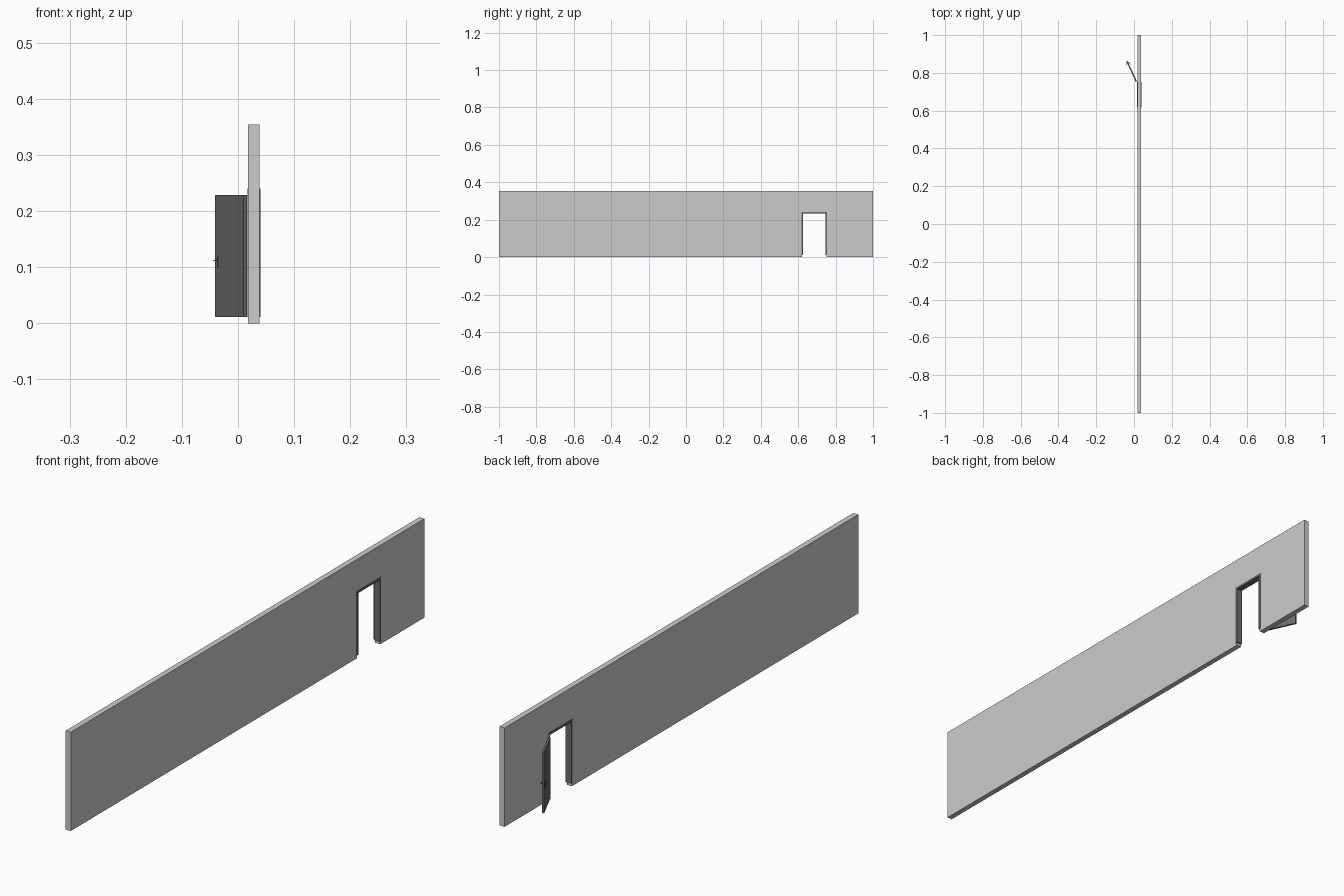
import bpy, bmesh, math
from mathutils import Matrix, Vector

if "Cube" in bpy.data.objects:
    bpy.data.objects.remove(bpy.data.objects["Cube"])

dark = bpy.data.materials.new("dark_paint")
dark.diffuse_color = (0.15, 0.15, 0.15, 1)
dark.use_nodes = True
dark.node_tree.nodes["Principled BSDF"].inputs["Base Color"].default_value = dark.diffuse_color


def make_object(name, bm, mat=None):
    bmesh.ops.recalc_face_normals(bm, faces=bm.faces)
    mesh = bpy.data.meshes.new(name)
    bm.to_mesh(mesh)
    bm.free()
    obj = bpy.data.objects.new(name, mesh)
    bpy.context.collection.objects.link(obj)
    if mat:
        mesh.materials.append(mat)
    return obj


def arch(name, outer, inner, x0, x1, mat=None):
    """Extrude an upside-down U outline: (y0, y1, bottom, top) outside, (y0, y1, top) inside."""
    a, b, z0, z1 = outer
    c, d, zt = inner
    pts = [(a, z0), (c, z0), (c, zt), (d, zt), (d, z0), (b, z0), (b, z1), (a, z1)]
    bm = bmesh.new()
    face = bm.faces.new([bm.verts.new((x0, y, z)) for y, z in pts])
    ext = bmesh.ops.extrude_face_region(bm, geom=[face])["geom"]
    moved = [v for v in ext if isinstance(v, bmesh.types.BMVert)]
    bmesh.ops.translate(bm, verts=moved, vec=(x1 - x0, 0, 0))
    # the source face is kept as the back cap when extruding a lone face
    if not face.is_valid or len(bm.faces) < 10:
        bmesh.ops.holes_fill(bm, edges=bm.edges, sides=0)
    return make_object(name, bm, mat)


# wall with doorway, and the frame lining it
arch("wall", (-1, 1, 0, 0.354), (0.62, 0.75, 0.236), 0.018, 0.038)
arch("door_frame", (0.617, 0.753, 0.011, 0.24), (0.6245, 0.7455, 0.232),
     0.0165, 0.0397, dark)

# swung-open door space: local x runs along the leaf, local y through its thickness
angle = math.atan2(0.907, -0.42)
hinge = Matrix.Translation((0.0095, 0.752, 0)) @ Matrix.Rotation(angle, 4, 'Z')
THICK = 0.007


def door_box(name, lo, hi):
    lo, hi = Vector(lo), Vector(hi)
    bm = bmesh.new()
    bmesh.ops.create_cube(bm, size=1, matrix=Matrix.Translation((lo + hi) / 2)
                          @ Matrix.Diagonal((*(hi - lo), 1)))
    obj = make_object(name, bm, dark)
    obj.matrix_world = hinge
    return obj


door_box("door_leaf", (0, -THICK, 0.011), (0.12, 0, 0.229))

# handle plate, stem and lever on each face
for side, base, s in (("inner", 0, 1), ("outer", -THICK, -1)):
    def part(name, u0, u1, d0, d1, z0, z1):
        ys = sorted((base + s * d0, base + s * d1))
        door_box(f"{side}_{name}", (u0, ys[0], z0), (u1, ys[1], z1))
    part("handle_plate", 0.107, 0.112, 0, 0.001, 0.098, 0.121)
    part("handle_stem", 0.1085, 0.1105, 0.001, 0.007, 0.111, 0.113)
    part("handle_lever", 0.097, 0.1105, 0.005, 0.007, 0.111, 0.113)
